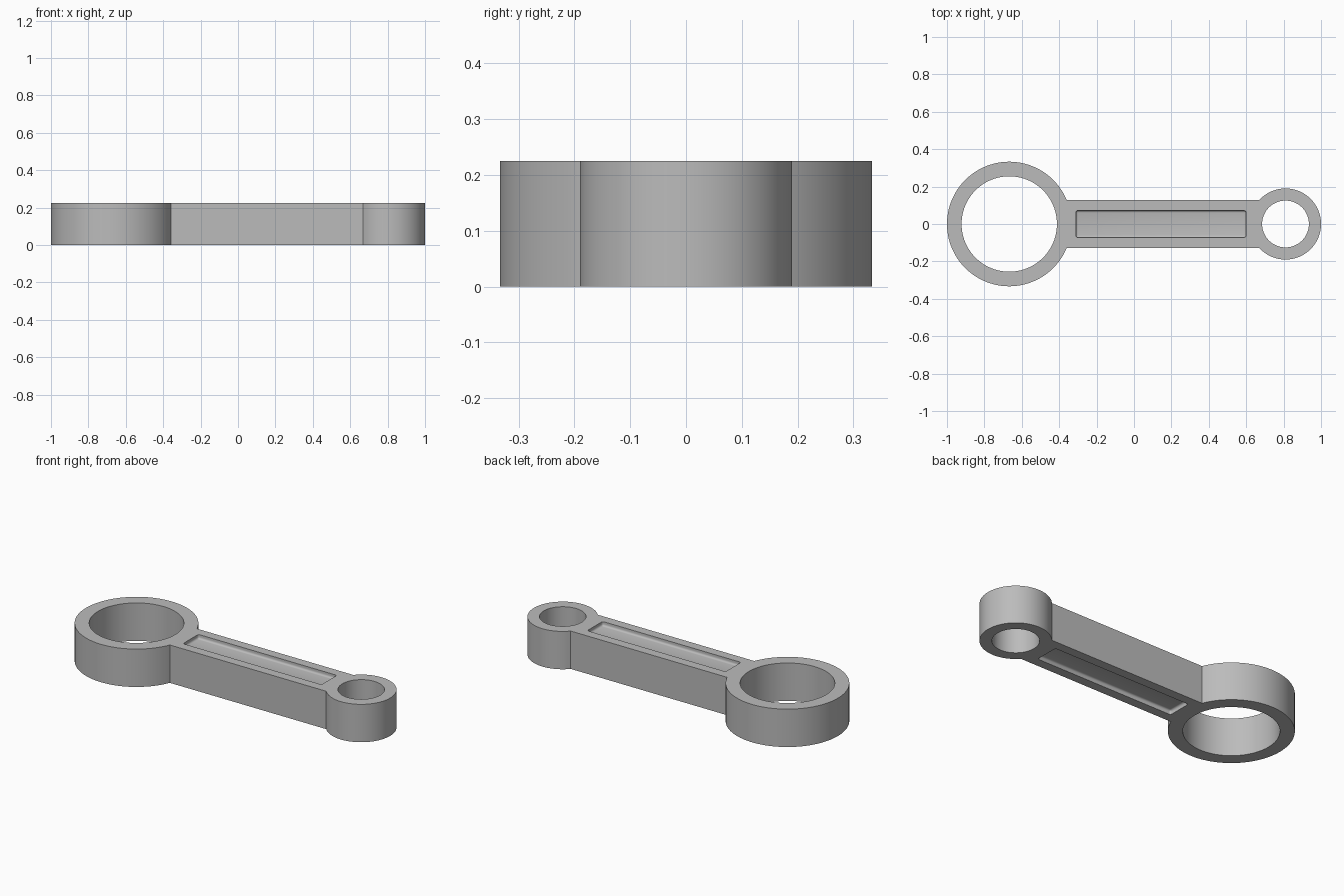
import bpy
import bmesh
from math import asin, cos, sin, pi, radians

if "Cube" in bpy.data.objects:
    bpy.data.objects.remove(bpy.data.objects["Cube"], do_unlink=True)

HEIGHT = 0.225
HALF_BEAM = 0.127
BIG_X, BIG_R, BIG_BORE = -0.667, 0.333, 0.255
SMALL_X, SMALL_R, SMALL_BORE = 0.81, 0.19, 0.125
POCKET_X, POCKET_LENGTH, POCKET_WIDTH, POCKET_DEPTH = 0.144, 0.91, 0.144, 0.025

steel = bpy.data.materials.new("steel_grey")
steel.use_nodes = True
grey = (0.5, 0.5, 0.5, 1)
steel.diffuse_color = grey
steel.node_tree.nodes["Principled BSDF"].inputs["Base Color"].default_value = grey


def add_object(name, bm):
    bmesh.ops.recalc_face_normals(bm, faces=bm.faces)
    mesh = bpy.data.meshes.new(name)
    bm.to_mesh(mesh)
    bm.free()
    mesh.materials.append(steel)
    obj = bpy.data.objects.new(name, mesh)
    bpy.context.collection.objects.link(obj)
    return obj


def arc(cx, radius, start, end, steps=96):
    angles = [start + (end - start) * i / steps for i in range(steps + 1)]
    return [(cx + radius * cos(a), radius * sin(a)) for a in angles]


def prism(name, outline, z0, z1):
    bm = bmesh.new()
    face = bm.faces.new([bm.verts.new((x, y, z0)) for x, y in outline])
    top = bmesh.ops.extrude_face_region(bm, geom=[face], use_keep_orig=True)["geom"]
    moved = [v for v in top if isinstance(v, bmesh.types.BMVert)]
    bmesh.ops.translate(bm, verts=moved, vec=(0, 0, z1 - z0))
    return add_object(name, bm)


def pocket_cutter(name, surface_z):
    # Rounded box reaching POCKET_DEPTH into the beam
    bm = bmesh.new()
    bmesh.ops.create_cube(bm, size=1)
    bmesh.ops.scale(bm, vec=(POCKET_LENGTH, POCKET_WIDTH, 2 * POCKET_DEPTH), verts=bm.verts)
    bmesh.ops.translate(bm, vec=(POCKET_X, 0, surface_z), verts=bm.verts)
    bmesh.ops.bevel(bm, geom=bm.edges[:], offset=0.012, segments=4,
                    profile=0.5, affect='EDGES')
    return add_object(name, bm)


# Rod body: two round ends joined by a straight beam
a_big = asin(HALF_BEAM / BIG_R)
a_small = asin(HALF_BEAM / SMALL_R)
outline = (arc(BIG_X, BIG_R, a_big, 2 * pi - a_big)
           + arc(SMALL_X, SMALL_R, a_small - pi, pi - a_small))
rod = prism("connecting_rod", outline, 0, HEIGHT)

# Bores through both ends and a shallow pocket on each face
cutters = [
    prism("big_bore_cutter", arc(BIG_X, BIG_BORE, 0, 2 * pi)[:-1], -0.1, HEIGHT + 0.1),
    prism("small_bore_cutter", arc(SMALL_X, SMALL_BORE, 0, 2 * pi)[:-1], -0.1, HEIGHT + 0.1),
    pocket_cutter("top_pocket_cutter", HEIGHT),
    pocket_cutter("bottom_pocket_cutter", 0),
]
for cutter in cutters:
    cut = rod.modifiers.new(cutter.name, 'BOOLEAN')
    cut.operation = 'DIFFERENCE'
    cut.solver = 'EXACT'
    cut.object = cutter

# Bake the cuts, then drop the cutters
bpy.context.view_layer.update()
result = bpy.data.meshes.new_from_object(
    rod.evaluated_get(bpy.context.evaluated_depsgraph_get()))
rod.modifiers.clear()
rod.data = result
for cutter in cutters:
    bpy.data.objects.remove(cutter, do_unlink=True)

# Smooth curved walls, crisp rims
bpy.ops.object.select_all(action='DESELECT')
rod.select_set(True)
bpy.context.view_layer.objects.active = rod
bpy.ops.object.shade_smooth_by_angle(angle=radians(30))
